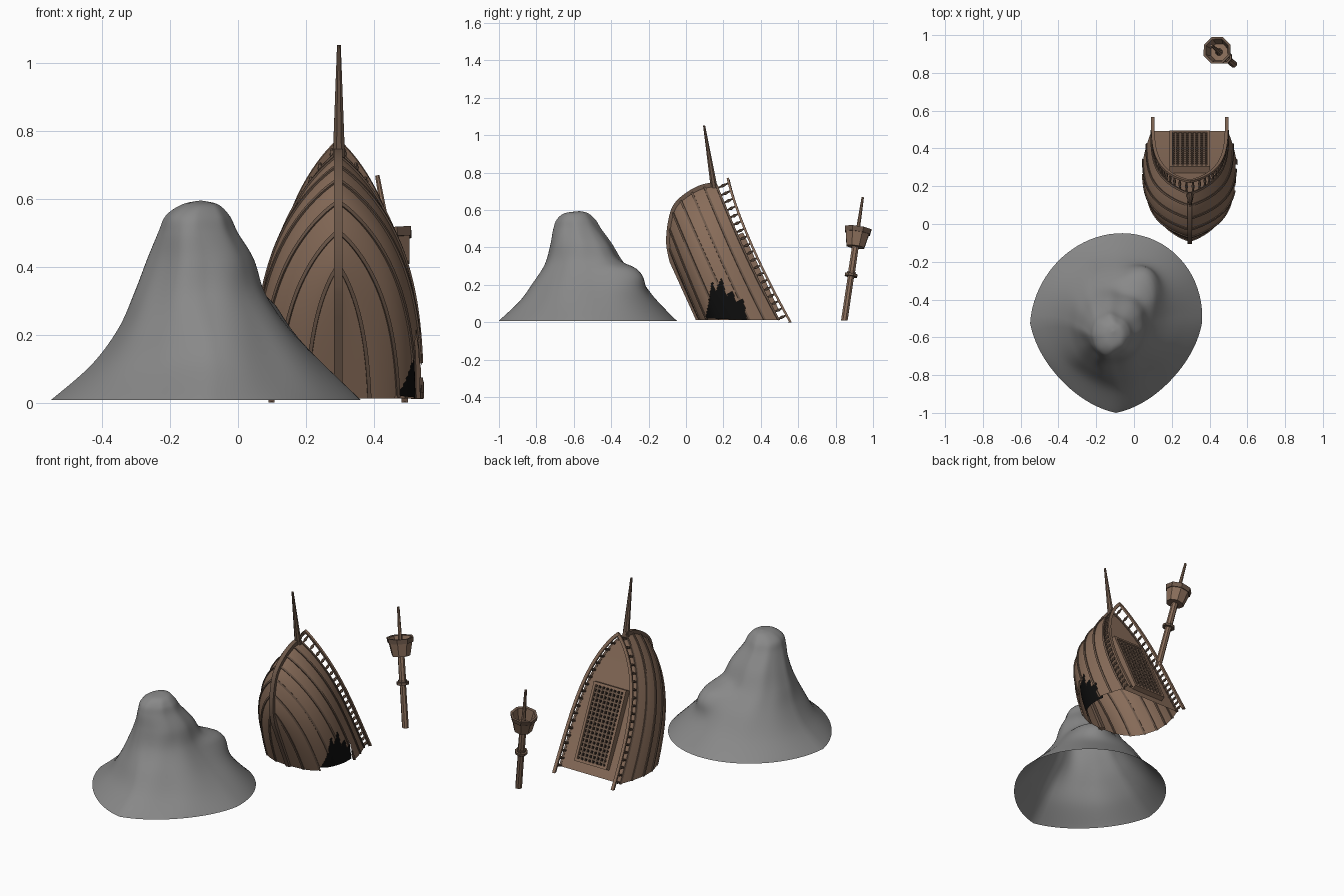
import bpy, bmesh, math
from mathutils import Vector, noise
from mathutils.bvhtree import BVHTree

if "Cube" in bpy.data.objects:
    bpy.data.objects.remove(bpy.data.objects["Cube"])


def material(name, col):
    m = bpy.data.materials.new(name)
    m.diffuse_color = (*col, 1)
    m.use_nodes = True
    m.node_tree.nodes["Principled BSDF"].inputs["Base Color"].default_value = m.diffuse_color
    return m


WOOD = material("wood", (0.245, 0.15, 0.1))
TRIM = material("dark_wood", (0.15, 0.096, 0.067))
BLACK = material("hole_black", (0.004, 0.004, 0.004))
STONE = material("stone", (0.25, 0.25, 0.25))


def finish(name, bm, mat, clip=None, angle=35):
    if clip is not None:
        bmesh.ops.bisect_plane(bm, geom=bm.verts[:] + bm.edges[:] + bm.faces[:],
                               plane_co=(0, 0, clip), plane_no=(0, 0, -1), clear_outer=True)
    me = bpy.data.meshes.new(name)
    bm.to_mesh(me)
    bm.free()
    ob = bpy.data.objects.new(name, me)
    bpy.context.collection.objects.link(ob)
    me.materials.append(mat)
    bpy.ops.object.select_all(action='DESELECT')
    ob.select_set(True)
    bpy.context.view_layer.objects.active = ob
    bpy.ops.object.shade_smooth_by_angle(angle=math.radians(angle))


def spline(rows, f):
    """Catmull-Rom through equally spaced rows, f in 0..1."""
    n = len(rows) - 1
    i = min(int(f * n), n - 1)
    u = f * n - i
    p = [rows[max(0, min(n, i + k))] for k in (-1, 0, 1, 2)]
    return [0.5 * (2 * b + (c - a) * u + (2 * a - 5 * b + 4 * c - d) * u * u
                   + (3 * b - a - 3 * c + d) * u ** 3) for a, b, c, d in zip(*p)]


def grid(bm, rows, wrap=False):
    vs = [[bm.verts.new(p) for p in r] for r in rows]
    for r0, r1 in zip(vs, vs[1:]):
        n = len(r0)
        for j in range(n if wrap else n - 1):
            k = (j + 1) % n
            bm.faces.new((r0[j], r0[k], r1[k], r1[j]))
    return vs


def sweep(bm, pts, refs, w, d):
    """Rectangular timber along pts; refs gives the depth direction at each point."""
    rows = []
    for i, p in enumerate(pts):
        t = (pts[min(i + 1, len(pts) - 1)] - pts[max(i - 1, 0)]).normalized()
        b = t.cross(refs[i]).normalized()
        n = b.cross(t)
        rows.append([p + b * w * x / 2 + n * d * y / 2
                     for x, y in ((-1, -1), (1, -1), (1, 1), (-1, 1))])
    vs = grid(bm, rows, True)
    bm.faces.new(vs[0][::-1])
    bm.faces.new(vs[-1])


def lathe(bm, p0, p1, prof, sides=8, caps=True):
    """Turned part on the axis p0-p1; prof holds (fraction, radius)."""
    ax = (p1 - p0).normalized()
    e = ax.orthogonal().normalized()
    g = ax.cross(e)
    rows = [[p0.lerp(p1, f) + (e * math.cos(a) + g * math.sin(a)) * r
             for a in [2 * math.pi * (k + .5) / sides for k in range(sides)]] for f, r in prof]
    vs = grid(bm, rows, True)
    if caps:
        bm.faces.new(vs[0][::-1])
        bm.faces.new(vs[-1])


# Rock: stacked rings given as z, xmin, xmax, ymin, ymax, with a shoulder at the back right
LEVELS = [(.008, -.55, .36, -1.0, -.05), (.11, -.435, .26, -.895, -.14), (.215, -.36, .165, -.825, -.23),
          (.32, -.315, .09, -.755, -.335), (.42, -.275, .05, -.72, -.40),
          (.5, -.24, -.005, -.705, -.46), (.55, -.215, -.03, -.69, -.49), (.583, -.165, -.06, -.65, -.525),
          (.594, -.115, -.105, -.575, -.565)]
rows = []
for i in range(61):
    f = i / 60
    z, x0, x1, y0, y1 = spline(LEVELS, f)
    ring = []
    for k in range(80):
        a = 2 * math.pi * k / 80
        c, s = math.cos(a), math.sin(a)
        s2 = math.sin(2 * a)
        m = 1 - .1 * abs(s2) * (1 - f) if s < 0 else 1 + .035 * s2 * (1 - f)
        m += math.exp(-((a - .96) / .42) ** 2 - ((z - .285) / (.035 if z > .285 else .09)) ** 2) * .36
        m += math.sin(math.pi * f) * .13 * noise.noise(Vector((c * 1.7, s * 1.7, f * 2.2 + 7)))
        ring.append(Vector(((x0 + x1) / 2 + (x1 - x0) / 2 * c * m, (y0 + y1) / 2 + (y1 - y0) / 2 * s * m, z)))
    rows.append(ring)
bm = bmesh.new()
bm.faces.new(grid(bm, rows, True)[-1])
finish("rock", bm, STONE, angle=80)


# Ship frame: x across, s towards the bow, h from keel to deck
def W(x, s, h):
    return Vector((.295 + x, -.42 * s + .906 * h, .906 * s + .42 * h))


NRM = Vector((0, .906, .42))
STEM = [(.33, .07), (.425, .095), (.522, .151), (.588, .212), (.615, .293), (.62, .38), (.6, .46)]
AFT = [(.005, .064), (.12, .075), (.2, .122), (.24, .203), (.25, .29), (.233, .38), (.2, .47)]


def hull(a, t, side=1, dx=0, dh=0):
    s1, h1 = spline(STEM, t)
    w, h0 = spline(AFT, t)
    g = max(0, 1 - max(a, 0) ** 4.1) ** .88
    h = h0 + (h1 - h0) * a * a - .022 * math.sin(math.pi * a) * t ** 3
    return W(side * (w * g + dx), -.37 + (s1 + .37) * a, h + dh)


def hull_normal(a, t, side):
    a = max(.01, min(a, .985))
    da = hull(a + .01, t, side) - hull(a - .01, t, side)
    dt = hull(a, min(t + .02, 1), side) - hull(a, t - .02, side)
    n = da.cross(dt).normalized()
    return n if n.x * side > 0 else -n


NA = 110
ALONG = [1 - (1 - i / NA) ** 1.25 for i in range(NA + 1)]

# Jagged breach low on the right side, as (y, z) outline
EDGE = [(.105, .02), (.122, .10), (.14, .22), (.157, .16), (.19, .235), (.215, .14), (.25, .165),
        (.265, .11), (.305, .12), (.327, .014)]


def breach_top(y):
    for (y0, z0), (y1, z1) in zip(EDGE, EDGE[1:]):
        if y0 <= y <= y1:
            return z0 + (z1 - z0) * (y - y0) / (y1 - y0)
    return -1


def break_open(bm):
    doomed = [f for f in bm.faces for c in [f.calc_center_median()] if c.x > .3 and c.z < breach_top(c.y)]
    bmesh.ops.delete(bm, geom=doomed, context='FACES')


# Hull shell, both sides
bm = bmesh.new()
for side in (1, -1):
    grid(bm, [[hull(a, j / 80, side) for j in range(81)] for a in ALONG])
bmesh.ops.remove_doubles(bm, verts=bm.verts[:], dist=.0003)
bmesh.ops.recalc_face_normals(bm, faces=bm.faces[:])
tree = BVHTree.FromBMesh(bm)
break_open(bm)
finish("hull", bm, WOOD, .012)

# Dark lining seen through the breach
rows = []
for i in range(41):
    y = .085 + .26 * i / 40
    row = []
    for j in range(13):
        hit, n, _, _ = tree.ray_cast(Vector((2, y, .014 + .255 * j / 12)), Vector((-1, 0, 0)))
        if hit:
            row.append(hit - (n if n.x > 0 else -n) * .022)
    if len(row) == 13:
        rows.append(row)
bm = bmesh.new()
grid(bm, rows)
finish("breach_lining", bm, BLACK, .012)

# Deck
bm = bmesh.new()
grid(bm, [[hull(a, 1, 1, dh=-.006).lerp(hull(a, 1, -1, dh=-.006), j / 6) for j in range(7)] for a in ALONG])
finish("deck", bm, WOOD, .012)

# Raised plank strakes
bm = bmesh.new()
for side in (1, -1):
    for t in (.13, .28, .43, .58, .72, .86, .985):
        sweep(bm, [hull(a, t, side) for a in ALONG], [hull_normal(a, t, side) for a in ALONG], .011, .011)
break_open(bm)
finish("hull_strakes", bm, TRIM, .012)

# Keel and stem timber
bm = bmesh.new()
pts = [W(0, -.37 + .7 * i / 8, .064 + .006 * i / 8) for i in range(8)]
pts += [W(0, *spline(STEM, i / 24)) for i in range(25)]
sweep(bm, pts, [Vector((1, 0, 0))] * len(pts), .028, .026)
finish("keel_and_stem", bm, TRIM, .012)

# Bowsprit
bm = bmesh.new()
lathe(bm, Vector((.297, .16, .66)), Vector((.297, .097, 1.052)), [(0, .022), (.25, .018), (1, .006)])
finish("bowsprit", bm, TRIM)

# Railing: handrails and turned posts
rail, posts = bmesh.new(), bmesh.new()
for side in (1, -1):
    sweep(rail, [hull(a, 1, side, -.004, .047 + .02 * a ** 8) for a in ALONG], [NRM] * (NA + 1), .018, .012)
    for i in range(20):
        a = .14 + .84 * i / 19
        lathe(posts, hull(a, 1, side, -.004, -.005), hull(a, 1, side, -.004, .047 + .02 * a ** 8),
              [(0, .007), (.25, .005), (.5, .009), (.75, .005), (1, .006)], 6)
finish("handrails", rail, WOOD, 0)
finish("rail_posts", posts, TRIM, 0)

# Hatch with grating
frame, bars, pit = bmesh.new(), bmesh.new(), bmesh.new()


def beam(bm, p, q, w, d):
    sweep(bm, [p, q], [NRM, NRM], w, d)


S0, S1, HX, HH = -.135, .3, .1, .454
for side in (1, -1):
    beam(frame, W(side * HX, S0 - .008, HH), W(side * HX, S1 + .008, HH), .016, .05)
for s in (S0, S1):
    beam(frame, W(-HX, s, HH), W(HX, s, HH), .016, .05)
for i in range(1, 8):
    x = -HX + 2 * HX * i / 8
    beam(bars, W(x, S0, HH + .016), W(x, S1, HH + .016), .012, .012)
for i in range(1, 17):
    s = S0 + (S1 - S0) * i / 17
    beam(bars, W(-HX, s, HH + .015), W(HX, s, HH + .015), .012, .012)
beam(pit, W(0, S0, HH + .004), W(0, S1, HH + .004), 2 * HX, .01)
finish("hatch_frame", frame, WOOD)
finish("hatch_grating", bars, TRIM)
finish("hatch_shadow", pit, BLACK)

# Leaning mast: pole, collars, lookout basket and its rim
P0, P1 = Vector((.532, .842, -.02)), Vector((.41, .945, .668))
pole, basket, rims = bmesh.new(), bmesh.new(), bmesh.new()
lathe(pole, P0, P1, [(0, .019), (.37, .018), (.4, .02), (.68, .019), (.7, .012), (1, .007)])
lathe(rims, P0, P1, [(.385, .02), (.385, .036), (.405, .036), (.405, .025), (.42, .025), (.42, .02)])
lathe(basket, P0, P1, [(.615, .02), (.615, .052), (.755, .072), (.755, .064), (.66, .048), (.66, .015)])
lathe(rims, P0, P1, [(.722, .068), (.722, .073), (.76, .077), (.76, .064)], caps=False)
finish("mast_pole", pole, WOOD, .01, 30)
finish("lookout_basket", basket, WOOD, None, 30)
finish("mast_rims", rims, TRIM, None, 30)
